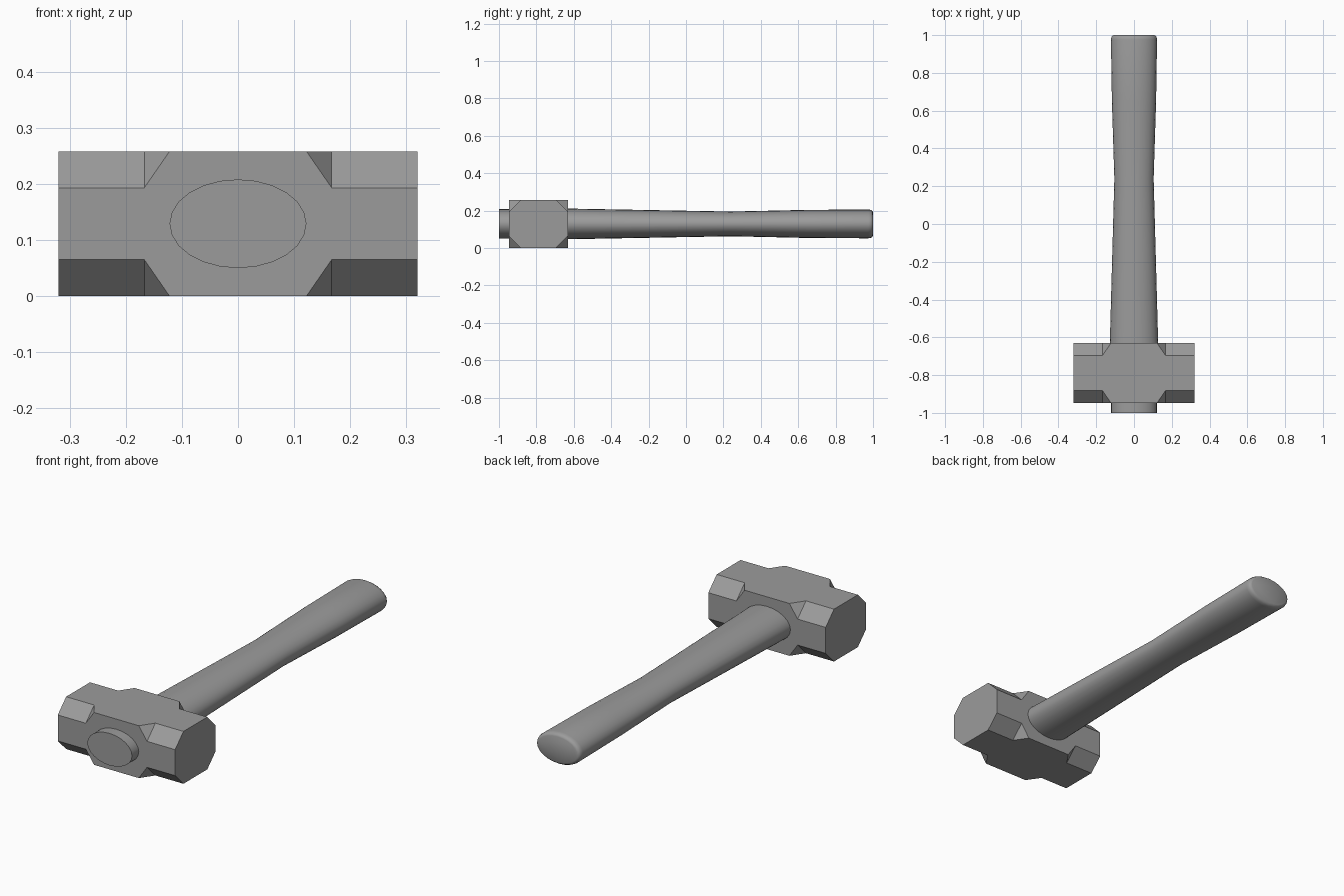
import bpy, bmesh, math

if "Cube" in bpy.data.objects:
    bpy.data.objects.remove(bpy.data.objects["Cube"])

# Dark grey finish shared by both parts
grey = bpy.data.materials.new("dark_grey")
grey.diffuse_color = (0.33, 0.33, 0.33, 1)
grey.use_nodes = True
grey.node_tree.nodes["Principled BSDF"].inputs["Base Color"].default_value = grey.diffuse_color


def loft(name, rings):
    """Skin a list of equal-length vertex rings and cap both ends."""
    bm = bmesh.new()
    rows = [[bm.verts.new(p) for p in ring] for ring in rings]
    n = len(rows[0])
    for a, b in zip(rows, rows[1:]):
        for i in range(n):
            j = (i + 1) % n
            bm.faces.new((a[i], a[j], b[j], b[i]))
    bm.faces.new(rows[0])
    bm.faces.new(rows[-1])
    bmesh.ops.remove_doubles(bm, verts=bm.verts[:], dist=1e-5)
    bmesh.ops.dissolve_limit(bm, angle_limit=math.radians(0.2),
                             verts=bm.verts[:], edges=bm.edges[:])
    bmesh.ops.recalc_face_normals(bm, faces=bm.faces[:])
    mesh = bpy.data.meshes.new(name)
    bm.to_mesh(mesh)
    bm.free()
    mesh.materials.append(grey)
    obj = bpy.data.objects.new(name, mesh)
    bpy.context.collection.objects.link(obj)
    return obj


CZ = 0.129  # height of the hammer's long axis


# Head: chamfered octagonal ends running into a square-cornered middle
def head_ring(x, chamfer):
    cy, hy, hz, c = -0.789, 0.158, 0.129, chamfer
    pts = []
    for sy, sz in ((1, 1), (-1, 1), (-1, -1), (1, -1)):
        pair = [(x, cy + sy * hy, CZ + sz * (hz - c)),
                (x, cy + sy * (hy - c), CZ + sz * hz)]
        pts += pair if sy * sz > 0 else pair[::-1]
    return pts


loft("hammer_head", [head_ring(x, c) for x, c in (
    (-0.32, 0.065), (-0.167, 0.065), (-0.122, 0),
    (0.122, 0), (0.167, 0.065), (0.32, 0.065))])


# Handle: waisted oval shaft passing through the head, rounded at the grip end
def oval(y, rx, rz, n=24):
    return [(rx * math.cos(2 * math.pi * i / n), y,
             CZ + rz * math.sin(2 * math.pi * i / n)) for i in range(n)]


handle = loft("handle", [oval(*s) for s in (
    (-1.0, 0.122, 0.079), (-0.8, 0.122, 0.079), (-0.63, 0.128, 0.082),
    (0.24, 0.104, 0.066), (0.65, 0.117, 0.075),
    (0.975, 0.122, 0.077), (0.988, 0.120, 0.075),
    (0.996, 0.115, 0.070), (1.0, 0.107, 0.062))])
bpy.context.view_layer.objects.active = handle
handle.select_set(True)
bpy.ops.object.shade_smooth_by_angle(angle=math.radians(40))
